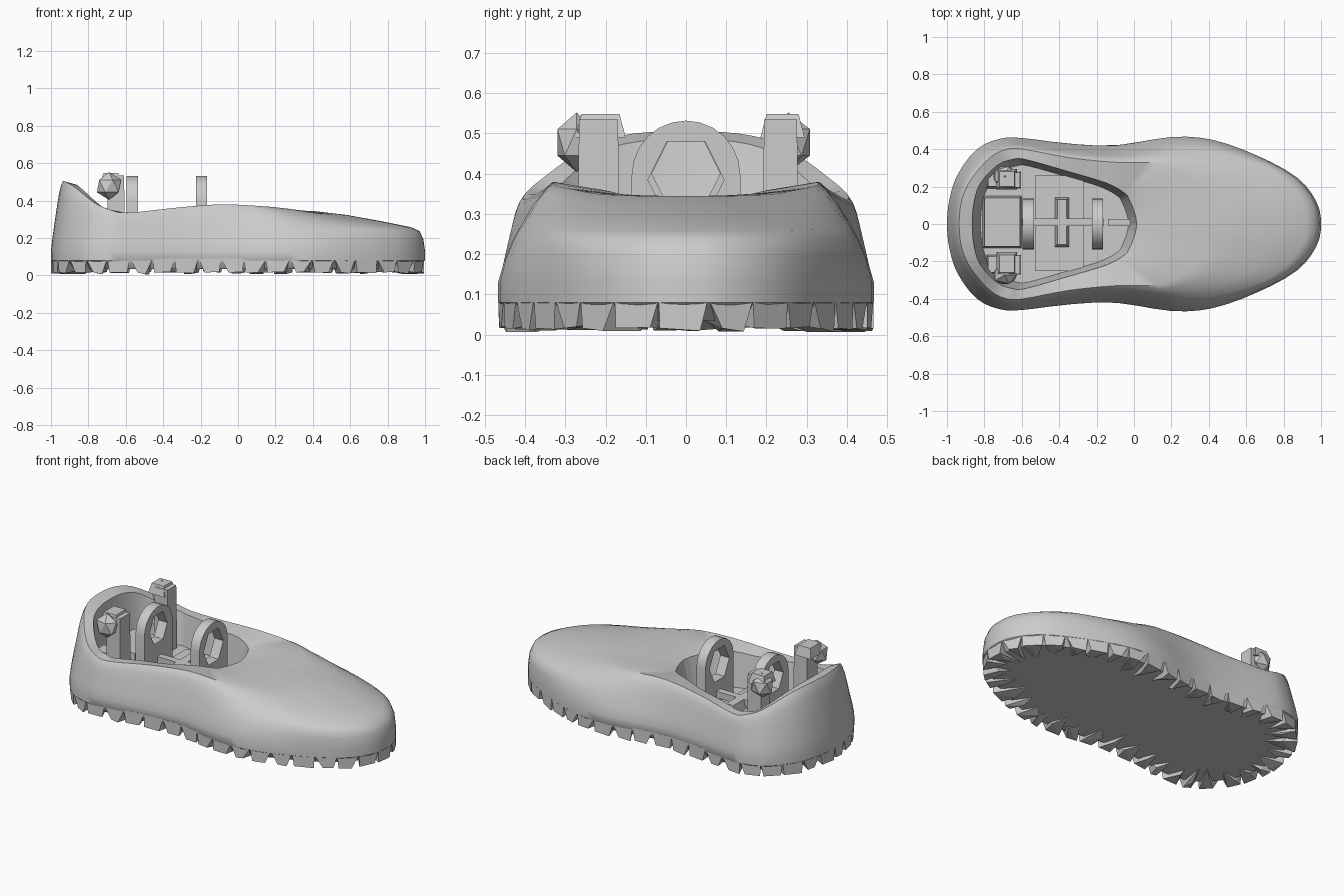
import bpy, bmesh, math, random
from mathutils import Vector

random.seed(4)
cube = bpy.data.objects.get("Cube")
if cube:
    bpy.data.objects.remove(cube)

grey = bpy.data.materials.new("light grey")
grey.use_nodes = True
colour = (0.6, 0.6, 0.6, 1)
grey.diffuse_color = colour
grey.node_tree.nodes["Principled BSDF"].inputs["Base Color"].default_value = colour


def finish(bm, name, smooth=None):
    bmesh.ops.recalc_face_normals(bm, faces=bm.faces)
    mesh = bpy.data.meshes.new(name)
    bm.to_mesh(mesh)
    bm.free()
    mesh.materials.append(grey)
    obj = bpy.data.objects.new(name, mesh)
    bpy.context.collection.objects.link(obj)
    if smooth:
        bpy.ops.object.select_all(action='DESELECT')
        obj.select_set(True)
        bpy.context.view_layer.objects.active = obj
        bpy.ops.object.shade_smooth_by_angle(angle=math.radians(smooth))
    return obj


def box(name, lo, hi, taper=0.0):
    bm = bmesh.new()
    for z, t in ((lo[2], 0), (hi[2], taper)):
        for x in (lo[0] + t, hi[0] - t):
            for y in (lo[1] + t, hi[1] - t):
                bm.verts.new((x, y, z))
    bmesh.ops.convex_hull(bm, input=bm.verts[:])
    return finish(bm, name)


# Half plan, heel to toe: sole edge (x, y), collar line (x, y, z), opening (x, y)
ROWS = [
    (-1, 0, -.935, 0, .505, -.865, 0),
    (-.985, .14, -.92, .13, .5, -.855, .12),
    (-.94, .27, -.87, .24, .47, -.82, .22),
    (-.84, .4, -.77, .355, .39, -.73, .315),
    (-.72, .455, -.68, .4, .35, -.65, .345),
    (-.6, .46, -.59, .4, .335, -.58, .345),
    (-.35, .43, -.35, .355, .36, -.35, .28),
    (-.1, .42, -.1, .33, .38, -.15, .22),
    (.2, .465, .13, .325, .37, -.05, .165),
    (.42, .45, .24, .275, .36, -.02, .12),
    (.66, .365, .32, .22, .35, 0, .07),
    (.87, .25, .37, .12, .345, .01, .035),
    (.975, .12, .395, .06, .345, .012, .018),
    (1, 0, .4, 0, .345, .015, 0)]


def mirrored(row):
    return tuple(-v if i in (1, 3, 6) else v for i, v in enumerate(row))


def catmull(a, b, c, d, t):
    return .5 * (2 * b + (c - a) * t + (2 * a - 5 * b + 4 * c - d) * t * t
                 + (3 * b - a - 3 * c + d) * t ** 3)


loop = ROWS + [mirrored(r) for r in ROWS[-2:0:-1]]
n = len(loop)
plan = []
for i in range(n):
    four = [loop[(i + k) % n] for k in (-1, 0, 1, 2)]
    for s in range(3):
        plan.append([catmull(*vals, s / 3) for vals in zip(*four)])

# Wall sections as (inward share, height share): the flank and the flatter toe
FLANK = [(.13, .2), (.29, .4), (.46, .6), (.66, .82), (.83, .94), (1, 1)]
TOE = [(.015, .3), (.05, .5), (.13, .6), (.4, .75), (.7, .9), (1, 1)]
SOLE, SEAM, FLOOR = .035, .13, .155


def section(row):
    px, py, ox, oy, oz, ix, iy = row
    k = min(1, max(0, (px - .1) / .65))
    pts = [(px * .95, py * .92, SOLE), (px, py, .08), (px, py, SEAM)]
    for (a, h), (b, g) in zip(FLANK, TOE):
        u, v = a + (b - a) * k, h + (g - h) * k
        pts.append((px + (ox - px) * u, py + (oy - py) * u, SEAM + (oz - SEAM) * v))
    iz = min(oz, max(.345, oz - .02))
    pts.append((ix, iy, iz))
    pts.append((ix + (-.42 - ix) * .1, iy * .9, FLOOR))
    return pts


# Shell with sole, wall, collar, opening and cockpit floor
bm = bmesh.new()
rings = [[bm.verts.new(p) for p in section(row)] for row in plan]
for i, ring in enumerate(rings):
    nxt = rings[(i + 1) % len(rings)]
    for j in range(len(ring) - 1):
        bm.faces.new((ring[j], nxt[j], nxt[j + 1], ring[j + 1]))
bm.faces.new([r[0] for r in rings])
bm.faces.new([r[-1] for r in rings])
finish(bm, "shoe_shell", 40)

# Irregular tread lugs, spaced evenly along the sole edge
outline = [Vector((r[0], r[1], 0)) for r in plan]
marks, walked = [outline[0]], 0
for p, q in zip(outline, outline[1:] + outline[:1]):
    for s in range(10):
        walked += (q - p).length / 10
        if walked > .12:
            marks.append(p.lerp(q, (s + 1) / 10))
            walked = 0
bm = bmesh.new()
for a, b in zip(marks, marks[1:] + marks[:1]):
    side = (b - a).normalized()
    inward = Vector((side.y, -side.x, 0))
    low = Vector((0, 0, random.uniform(.006, .02)))
    top = Vector((0, 0, .09))
    pts = [a + top, b + top,
           a.lerp(b, random.uniform(0, .4)) + low,
           b.lerp(a, random.uniform(0, .4)) + Vector((0, 0, .016)),
           a.lerp(b, random.random()) + inward * random.uniform(.04, .1) + low,
           (a + b) / 2 + inward * random.uniform(.12, .2) + Vector((0, 0, SOLE))]
    bmesh.ops.convex_hull(bm, input=[bm.verts.new(v) for v in pts])
finish(bm, "tread_lugs")


# Upright arched frames with straight legs and a six-sided hole
def arch(name, x0, x1, radius, hole, height, centre):
    outer, inner = [], []
    for k in range(24):
        a = math.tau * k / 24
        c, s = math.cos(a), math.sin(a)
        if s >= -.01:
            outer.append((radius * c, height + radius * s))
        else:
            outer.append((max(-radius, min(radius, radius * c * 1.5)), FLOOR - .01))
        flat = math.cos(math.pi / 6) / math.cos((a % (math.pi / 3)) - math.pi / 6)
        inner.append((hole * c * flat, centre + hole * s * flat * 1.15))
    bm = bmesh.new()
    loops = [[bm.verts.new((x, y, z)) for y, z in ring]
             for x, ring in ((x0, outer), (x1, outer), (x1, inner), (x0, inner))]
    for k in range(24):
        m = (k + 1) % 24
        for j in range(4):
            w = (j + 1) % 4
            bm.faces.new((loops[j][k], loops[j][m], loops[w][m], loops[w][k]))
    finish(bm, name, 30)


arch("front_arch", -.225, -.165, .135, .095, .397, .385)
arch("rear_arch", -.595, -.535, .135, .085, .397, .4)

# Cockpit fittings
box("floor_panel", (-.53, -.25, FLOOR - .01), (-.27, .26, FLOOR + .02))
box("rear_seat", (-.81, -.13, FLOOR - .01), (-.6, .15, .27), .01)
box("centre_pedestal", (-.43, -.13, FLOOR - .01), (-.34, .15, .23), .02)
box("centre_rail", (-.6, -.01, .19), (-.16, .03, .23))
box("tongue_rib", (-.14, -.012, FLOOR), (-.01, .028, .2))


# Side posts with faceted heads
def post(label, y0, y1, head_y, head_r):
    box(label + "_post", (-.7, y0, FLOOR - .01), (-.605, y1, .535), .004)
    box(label + "_post_foot", (-.79, y0, FLOOR - .01), (-.68, y1, .3), .01)
    bm = bmesh.new()
    bmesh.ops.create_icosphere(bm, subdivisions=1, radius=1)
    for v in bm.verts:
        v.co = Vector((-.69 + v.co.x * .072, head_y + v.co.y * head_r, .478 + v.co.z * .074))
    finish(bm, label + "_post_head")
    box(label + "_post_cap", (-.735, y0 - .005, .49), (-.625, y1 + .015, .548), .015)


post("left", .19, .28, .255, .062)
post("right", -.27, -.165, -.272, .056)
